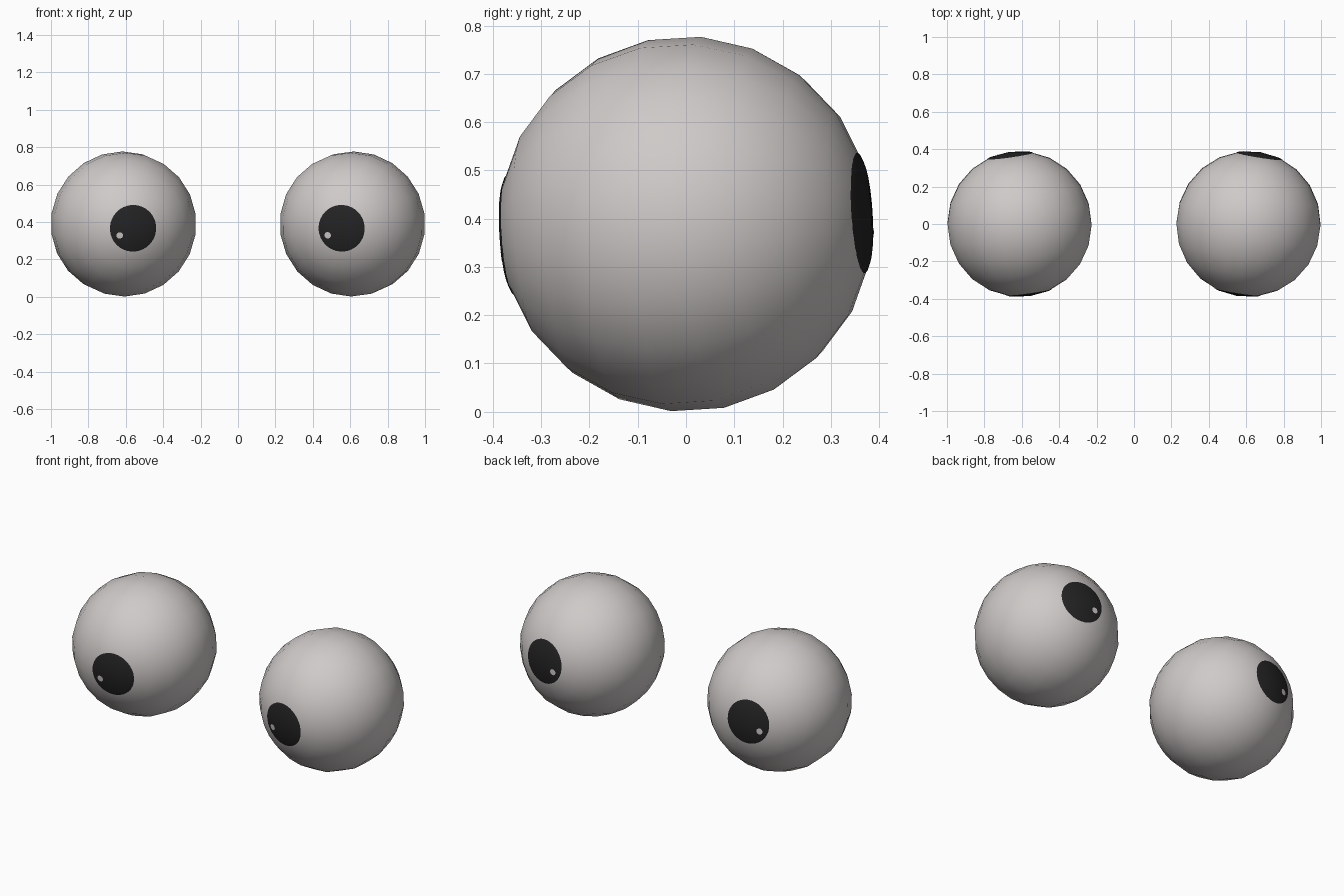
import bpy, bmesh, math
from mathutils import Vector, Matrix

if "Cube" in bpy.data.objects:
    bpy.data.objects.remove(bpy.data.objects["Cube"])

R = 0.389          # eyeball radius
CX = 0.612         # eye centre distance from the middle


def material(name, rgb):
    m = bpy.data.materials.new(name)
    m.diffuse_color = (*rgb, 1)
    m.use_nodes = True
    m.node_tree.nodes["Principled BSDF"].inputs["Base Color"].default_value = m.diffuse_color
    return m


WHITE = material("eye_white", (0.62, 0.59, 0.58))
BLACK = material("pupil_black", (0.017, 0.017, 0.018))


def ball():
    """Low-poly sphere with its poles along local y."""
    bm = bmesh.new()
    bmesh.ops.create_uvsphere(bm, u_segments=22, v_segments=11, radius=R)
    bmesh.ops.rotate(bm, verts=bm.verts, matrix=Matrix.Rotation(math.pi / 2, 3, 'X'))
    return bm


def patch(side, x, z, radius, lift, sides):
    """Round piece of the eyeball surface on the front (-1) or back (1)."""
    bm = ball()

    def cut(co, no):
        bmesh.ops.bisect_plane(bm, geom=bm.verts[:] + bm.edges[:] + bm.faces[:],
                               plane_co=co, plane_no=no, clear_outer=True)
    cut((0, 0, 0), (0, -side, 0))
    for i in range(sides):
        a = 2 * math.pi * i / sides
        n = Vector((math.cos(a), 0, math.sin(a)))
        cut(Vector((x, 0, z)) + n * radius, n)
    bmesh.ops.scale(bm, vec=(1 + lift / R,) * 3, verts=bm.verts)
    return bm


def add(name, bm, mat, matrix):
    for f in bm.faces:
        f.smooth = True
    me = bpy.data.meshes.new(name)
    bm.to_mesh(me)
    bm.free()
    me.materials.append(mat)
    ob = bpy.data.objects.new(name, me)
    ob.matrix_world = matrix
    bpy.context.collection.objects.link(ob)


# two eyeballs, each looking slightly inward and down
for label, cx, look in (("left", -CX, 0.14), ("right", CX, -0.16)):
    turn = Vector((0, -1, 0)).rotation_difference(Vector((look, -1, -0.063)))
    mat = Matrix.Translation((cx, 0, R)) @ turn.to_matrix().to_4x4()
    add(label + "_eyeball", ball(), WHITE, mat)
    # pupil and glint appear on both front and back
    for end, side in (("front", -1), ("back", 1)):
        add(f"{label}_{end}_pupil", patch(side, 0, 0, 0.124, 0.0015, 36), BLACK, mat)
        add(f"{label}_{end}_glint", patch(side, -0.073, -0.037, 0.017, 0.003, 12), WHITE, mat)
